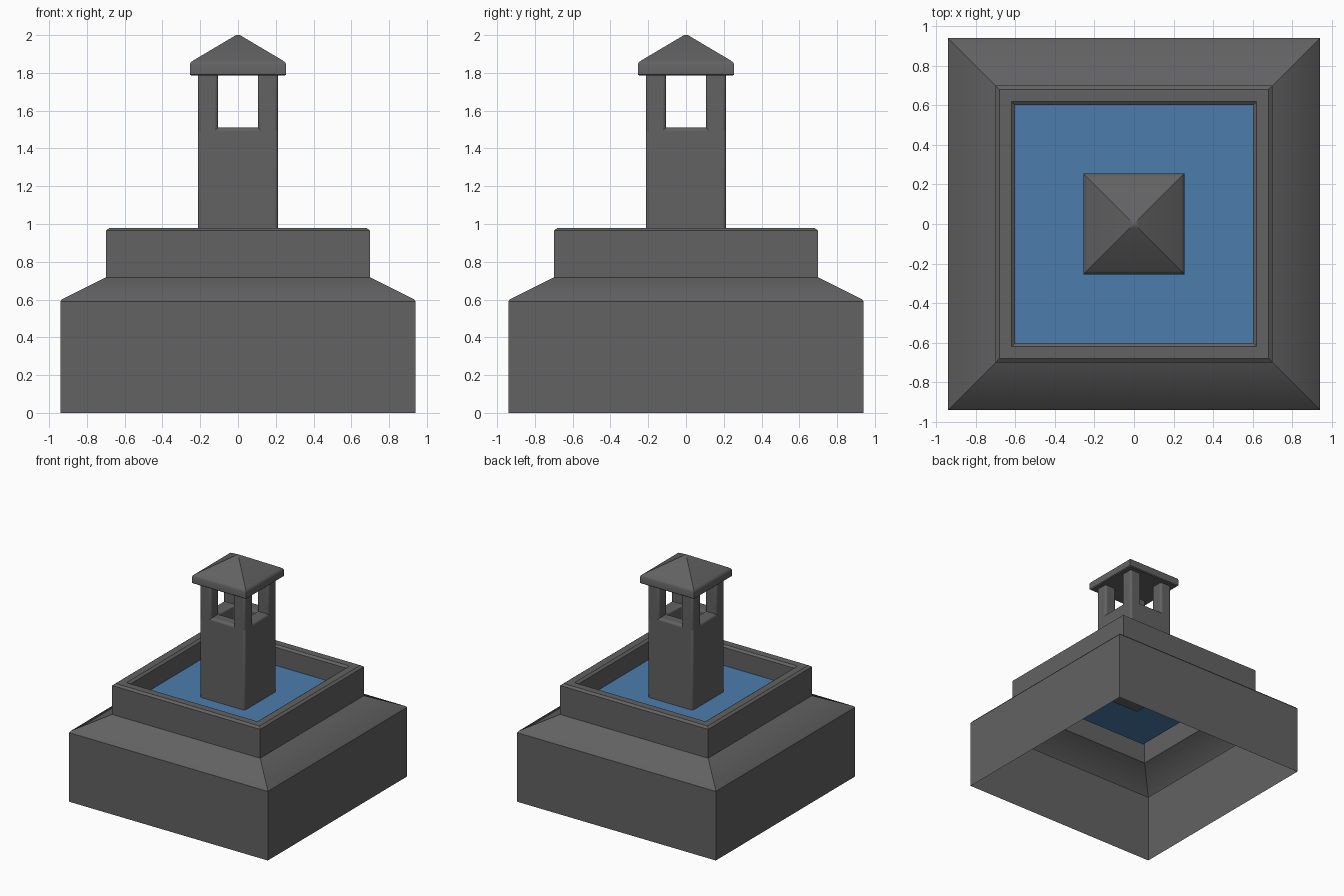
import bpy, bmesh, math

if "Cube" in bpy.data.objects:
    bpy.data.objects.remove(bpy.data.objects["Cube"])


def material(name, rgb):
    m = bpy.data.materials.new(name)
    m.diffuse_color = (*rgb, 1)
    m.use_nodes = True
    m.node_tree.nodes["Principled BSDF"].inputs["Base Color"].default_value = m.diffuse_color
    return m


STONE = material("dark grey stone", (0.122, 0.122, 0.126))
WATER = material("blue panel", (0.072, 0.205, 0.42))


def finish(name, bm, mat, bevel=0, flip_check=True):
    if flip_check:
        bmesh.ops.recalc_face_normals(bm, faces=bm.faces)
    me = bpy.data.meshes.new(name)
    bm.to_mesh(me)
    bm.free()
    ob = bpy.data.objects.new(name, me)
    bpy.context.collection.objects.link(ob)
    me.materials.append(mat)
    if bevel:
        b = ob.modifiers.new("bevel", 'BEVEL')
        b.width = bevel
        b.segments = 3
        b.limit_method = 'ANGLE'
        b.angle_limit = math.radians(30)
    bpy.ops.object.select_all(action='DESELECT')
    bpy.context.view_layer.objects.active = ob
    ob.select_set(True)
    bpy.ops.object.shade_smooth_by_angle(angle=math.radians(32))
    return ob


def square_loft(profile, closed=False, cap_ends=False):
    """Sweep a (half width, height) profile around a square."""
    bm = bmesh.new()
    rings = [[bm.verts.new((sx * h, sy * h, z))
              for sx, sy in ((-1, -1), (1, -1), (1, 1), (-1, 1))]
             for h, z in profile]
    pairs = list(zip(rings, rings[1:]))
    if closed:
        pairs.append((rings[-1], rings[0]))
    for a, b in pairs:
        for i in range(4):
            j = (i + 1) % 4
            bm.faces.new((a[i], a[j], b[j], b[i]))
    if cap_ends:
        bm.faces.new(rings[0][::-1])
        bm.faces.new(rings[-1])
    return bm


# Hollow stepped base with raised rim, open underneath
finish("stepped_base", square_loft([
    (0.94, 0), (0.94, 0.59), (0.93, 0.603), (0.70, 0.718), (0.70, 0.965),
    (0.68, 0.98), (0.62, 0.98), (0.60, 0.965), (0.60, 0.81)]),
    STONE, flip_check=False)

# Blue panel inside the rim
bm = bmesh.new()
bmesh.ops.create_grid(bm, x_segments=1, y_segments=1, size=0.60)
bmesh.ops.translate(bm, verts=bm.verts, vec=(0, 0, 0.81))
finish("inset_panel", bm, WATER, flip_check=False)

# Hollow chimney shaft
finish("chimney_shaft", square_loft([
    (0.105, 0.79), (0.213, 0.79), (0.213, 1.51), (0.105, 1.51)], closed=True),
    STONE, 0.018)

# Four rounded corner posts
bm = bmesh.new()
for sx in (-1, 1):
    for sy in (-1, 1):
        v = bmesh.ops.create_cube(bm, size=1)["verts"]
        bmesh.ops.scale(bm, verts=v, vec=(0.108, 0.108, 0.37))
        bmesh.ops.translate(bm, verts=v, vec=(sx * 0.159, sy * 0.159, 1.635))
finish("corner_posts", bm, STONE, 0.018)

# Pyramid cap with softened eaves and tip
finish("pyramid_cap", square_loft([
    (0.247, 1.785), (0.255, 1.792), (0.255, 1.845), (0.250, 1.855),
    (0.238, 1.865), (0.022, 1.993), (0.010, 2.0)], cap_ends=True), STONE)
